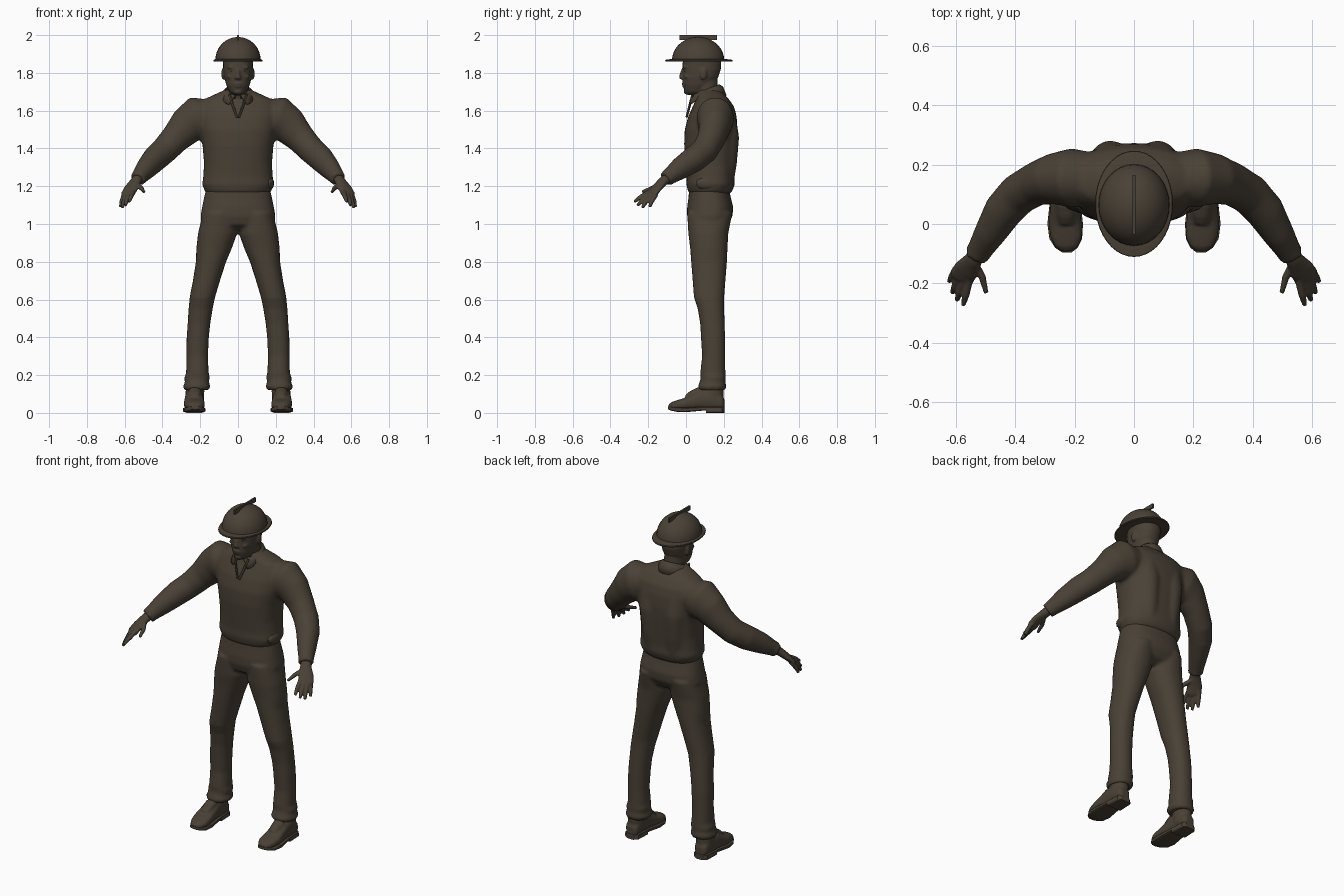
import bpy, bmesh, math
from mathutils import Vector

cloth = bpy.data.materials.new("dark_olive_brown")
cloth.diffuse_color = (0.068, 0.053, 0.037, 1)


def loft(bm, rows, axis=None, power=2.0, n=24):
    """Skin rings (x, y, z, side radius, other radius); rings face the axis, or the path if none."""
    pts = [Vector(r[:3]) for r in rows]
    rings = []
    for i, r in enumerate(rows):
        t = Vector(axis) if axis else pts[min(i + 1, len(pts) - 1)] - pts[max(i - 1, 0)]
        t.normalize()
        ref = Vector((0, 1, 0)) if abs(t.z) > 0.95 else Vector((0, 0, 1))
        u = ref.cross(t).normalized()
        v = t.cross(u)
        ring = []
        for k in range(n):
            c, s = math.cos(2 * math.pi * k / n), math.sin(2 * math.pi * k / n)
            c = math.copysign(abs(c) ** (2 / power), c)
            s = math.copysign(abs(s) ** (2 / power), s)
            ring.append(bm.verts.new(pts[i] + u * c * r[3] + v * s * r[4]))
        rings.append(ring)
    for a, b in zip(rings, rings[1:]):
        for k in range(n):
            bm.faces.new((a[k], a[(k + 1) % n], b[(k + 1) % n], b[k]))
    bm.faces.new(rings[0][::-1])
    bm.faces.new(rings[-1])


def ball(bm, x, y, z, rx, ry, rz, n=14):
    rows = []
    for i in range(9):
        a = math.pi * (0.04 + 0.92 * i / 8)
        rows.append((x, y, z - rz * math.cos(a), rx * math.sin(a), ry * math.sin(a)))
    loft(bm, rows, (0, 0, 1), n=n)


def finish(name, bm, voxel=0, smooth=4, angle=40):
    bmesh.ops.recalc_face_normals(bm, faces=bm.faces)
    me = bpy.data.meshes.new(name)
    bm.to_mesh(me)
    bm.free()
    me.materials.append(cloth)
    ob = bpy.data.objects.new(name, me)
    bpy.context.collection.objects.link(ob)
    bpy.ops.object.select_all(action='DESELECT')
    ob.select_set(True)
    bpy.context.view_layer.objects.active = ob
    if voxel:  # fuse overlapping volumes into one skin
        m = ob.modifiers.new("fuse", 'REMESH')
        m.mode, m.voxel_size, m.use_smooth_shade = 'VOXEL', voxel, True
        s = ob.modifiers.new("relax", 'SMOOTH')
        s.factor, s.iterations = 0.5, smooth
        for mod in ("fuse", "relax"):
            bpy.ops.object.modifier_apply(modifier=mod)
        bpy.ops.object.shade_smooth()
    else:
        bpy.ops.object.shade_smooth_by_angle(angle=math.radians(angle))
    return ob


Z = (0, 0, 1)

# shirt: torso, shoulder blades and sleeves
bm = bmesh.new()
loft(bm, [(0, .125, 1.155, .160, .100), (0, .128, 1.175, .176, .118), (0, .13, 1.21, .190, .128),
          (0, .13, 1.25, .184, .126), (0, .13, 1.32, .180, .132), (0, .13, 1.42, .188, .140),
          (0, .133, 1.50, .205, .140), (0, .14, 1.57, .215, .128), (0, .145, 1.62, .212, .110),
          (0, .14, 1.66, .180, .088), (0, .13, 1.69, .115, .070), (0, .12, 1.71, .07, .06)],
     Z, power=2.4, n=40)
for s in (1, -1):
    loft(bm, [(s * .07, .18, 1.20, .06, .07), (s * .075, .18, 1.32, .07, .09),
              (s * .08, .18, 1.46, .08, .102), (s * .08, .175, 1.56, .08, .09),
              (s * .08, .16, 1.64, .06, .06)], Z)
    loft(bm, [(s * .13, .155, 1.575, .085, .085), (s * .21, .155, 1.56, .100, .120),
              (s * .27, .152, 1.52, .086, .100), (s * .33, .135, 1.455, .073, .080),
              (s * .39, .100, 1.39, .070, .072), (s * .44, .045, 1.345, .066, .070),
              (s * .485, -.030, 1.295, .054, .060), (s * .520, -.088, 1.252, .043, .044),
              (s * .532, -.108, 1.237, .043, .042)])
finish("shirt", bm, .011)

# bunched hem knot on one hip
bm = bmesh.new()
ball(bm, .165, .11, 1.215, .026, .06, .035)
finish("hem_fold", bm)

# trousers: pelvis and two legs
bm = bmesh.new()
loft(bm, [(0, .122, 1.19, .168, .105), (0, .125, 1.14, .180, .112), (0, .128, 1.09, .190, .122),
          (0, .126, 1.04, .199, .120), (0, .12, .995, .19, .100), (0, .12, .97, .12, .06)],
     Z, power=2.4, n=36)
leg = [(.100, .126, 1.06, .085, .120), (.108, .118, .95, .104, .106), (.127, .121, .87, .094, .099),
       (.143, .122, .80, .080, .095), (.167, .122, .70, .072, .087), (.189, .122, .61, .067, .080),
       (.198, .132, .55, .064, .070), (.207, .140, .47, .060, .065), (.213, .143, .40, .059, .064),
       (.216, .146, .30, .057, .061), (.215, .142, .21, .060, .067), (.217, .144, .185, .069, .066),
       (.218, .140, .165, .062, .068), (.218, .138, .14, .073, .076), (.220, .138, .12, .064, .070)]
for s in (1, -1):
    loft(bm, [(s * r[0],) + r[1:] for r in leg], Z, power=2.2)
finish("trousers", bm, .010, 3)

# shoes: ankle and upper fused, then sole and heel block
for s, side in ((1, "left"), (-1, "right")):
    bm = bmesh.new()
    loft(bm, [(s * .225, .14, .16, .046, .055), (s * .228, .14, .11, .050, .060),
              (s * .23, .14, .05, .048, .055)], Z)
    shoe = [(.203, .025, .075), (.190, .040, .095), (.14, .047, .125), (.08, .049, .125), (.04, .052, .103),
            (-.005, .056, .080), (-.045, .053, .068), (-.075, .040, .058), (-.092, .018, .045)]
    loft(bm, [(s * (.232 if y > -.02 else .228), y, (top + .016) / 2, w, (top - .016) / 2)
              for y, w, top in shoe], (0, 1, 0), power=2.6)
    loft(bm, [(s * .228, .075, .12, .034, .02), (s * .228, .03, .10, .030, .018),
              (s * .228, .0, .083, .022, .012)])
    finish(side + "_shoe", bm, .007, 2)
    bm = bmesh.new()
    loft(bm, [(s * .232, .205, .022, .026, .010), (s * .232, .190, .022, .044, .010),
              (s * .232, .09, .022, .050, .010), (s * .232, .0, .016, .060, .012),
              (s * .230, -.05, .017, .055, .011), (s * .228, -.08, .022, .038, .010),
              (s * .226, -.096, .027, .016, .008)], (0, 1, 0), power=6)
    loft(bm, [(s * .232, .205, .012, .026, .012), (s * .232, .190, .012, .046, .012),
              (s * .232, .105, .012, .050, .012)], (0, 1, 0), power=6)
    finish(side + "_sole", bm)

# hands: palm with four fingers and a thumb
for s, side in ((1, "left"), (-1, "right")):
    bm = bmesh.new()
    loft(bm, [(s * .520, -.085, 1.253, .027, .027), (s * .542, -.122, 1.225, .031, .024),
              (s * .566, -.155, 1.190, .042, .020), (s * .582, -.180, 1.160, .043, .017),
              (s * .588, -.190, 1.148, .032, .012)])
    fingers = [((.557, -.195, 1.168), (.567, -.240, 1.143), (.576, -.274, 1.118)),
               ((.577, -.195, 1.155), (.588, -.230, 1.127), (.597, -.257, 1.098)),
               ((.594, -.183, 1.150), (.604, -.212, 1.118), (.613, -.232, 1.086)),
               ((.605, -.163, 1.150), (.615, -.182, 1.120), (.623, -.192, 1.090)),
               ((.535, -.135, 1.208), (.512, -.178, 1.190), (.498, -.232, 1.170))]
    for f in fingers:
        base = Vector((.565, -.150, 1.195))
        path = [base.lerp(Vector(f[0]), .5)] + [Vector(p) for p in f]
        loft(bm, [(s * p.x, p.y, p.z, r, r) for p, r in zip(path, (.014, .0135, .0125, .008))], n=12)
    finish(side + "_hand", bm, .0045, 2)

# head, neck, face and ears fused into one skin
bm = bmesh.new()
loft(bm, [(0, .045, 1.683, .026, .035), (0, .052, 1.70, .045, .058), (0, .063, 1.735, .062, .079),
          (0, .077, 1.78, .074, .095), (0, .083, 1.82, .078, .102), (0, .085, 1.87, .080, .102),
          (0, .08, 1.92, .065, .085)], Z, power=2.2, n=28)
loft(bm, [(0, .120, 1.62, .068, .065), (0, .108, 1.70, .058, .062), (0, .10, 1.80, .060, .066)], Z)
loft(bm, [(0, -.012, 1.822, .009, .012), (0, -.016, 1.795, .012, .017),
          (0, -.018, 1.772, .019, .020), (0, -.010, 1.764, .014, .012)], Z, n=12)
ball(bm, 0, -.009, 1.742, .025, .014, .008)
ball(bm, 0, -.006, 1.729, .022, .014, .008)
ball(bm, 0, .008, 1.700, .026, .020, .015)
for s in (1, -1):
    ball(bm, s * .032, -.002, 1.829, .026, .016, .008)
    ball(bm, s * .038, .008, 1.780, .022, .018, .014)
    ball(bm, s * .079, .092, 1.795, .009, .019, .032)
finish("head", bm, .0055, 2)

# eyes
bm = bmesh.new()
for s in (1, -1):
    ball(bm, s * .031, -.002, 1.811, .012, .010, .006)
finish("eyes", bm)

# collar: folded band, open at the front with two points
bm = bmesh.new()
rows = []
for i in range(25):
    a = math.radians(-78 + 336 * i / 24 + (-90 + 78 + 12))
    back = (math.sin(a) + 1) / 2
    tip = max(0, 1 - back * 5)
    ca, sa = math.cos(a), math.sin(a)
    rows.append([bm.verts.new(p) for p in (
        (.058 * ca, .105 + .062 * sa, 1.665 + .05 * back),
        (.066 * ca, .107 + .070 * sa, 1.685 + .055 * back),
        (.078 * ca, .112 + .084 * sa, 1.682 + .045 * back),
        (.098 * ca + math.copysign(.03, ca) * tip, .115 + .10 * sa, 1.655 + .025 * back - .022 * tip))])
for a, b in zip(rows, rows[1:]):
    for k in range(3):
        bm.faces.new((a[k], a[k + 1], b[k + 1], b[k]))
ob = finish("collar", bm)
ob.modifiers.new("cloth", 'SOLIDIFY').thickness = .008

# front opening: two thin edges meeting in a V
bm = bmesh.new()
for s in (1, -1):
    loft(bm, [(s * .045, .035, 1.685, .006, .008), (s * .028, .020, 1.63, .006, .008),
              (s * .004, .003, 1.565, .005, .007)], n=8)
finish("neck_opening", bm)

# helmet: dome, thin oval brim and raised crest
bm = bmesh.new()
dome = []
for i in range(10):
    a = math.radians(88 * i / 9)
    dome.append((0, .064, 1.868 + .122 * math.sin(a), .120 * math.cos(a), .138 * math.cos(a)))
loft(bm, dome, Z, n=32)
finish("helmet_dome", bm, angle=35)

bm = bmesh.new()
loft(bm, [(0, .068, 1.860, .128, .176), (0, .068, 1.864, .131, .179), (0, .068, 1.869, .129, .177),
          (0, .066, 1.874, .119, .140)], Z, n=40)
finish("helmet_brim", bm)

bm = bmesh.new()
bmesh.ops.create_cube(bm, size=1)
for v in bm.verts:
    v.co = (v.co.x * .010, .065 + v.co.y * .20, 1.987 + v.co.z * .026)
finish("helmet_crest", bm)
